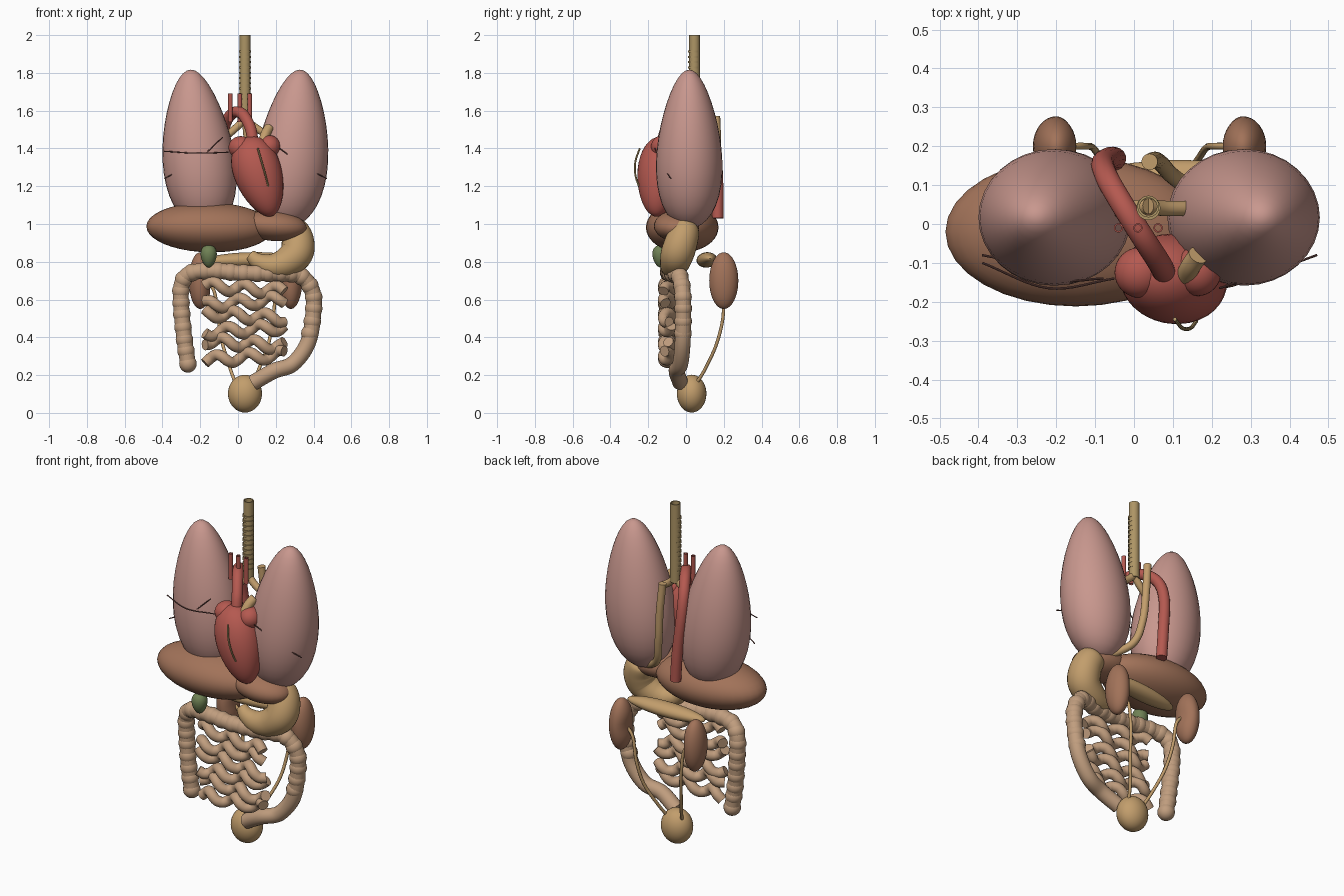
import bpy, bmesh, math
from mathutils import Vector, Euler

if "Cube" in bpy.data.objects:
    bpy.data.objects.remove(bpy.data.objects["Cube"])


def material(name, rgb):
    m = bpy.data.materials.new(name)
    m.diffuse_color = (*rgb, 1)
    m.use_nodes = True
    m.node_tree.nodes["Principled BSDF"].inputs["Base Color"].default_value = m.diffuse_color
    return m


LUNG = material("lung_pink", (0.58, 0.31, 0.27))
HEART = material("heart_red", (0.46, 0.10, 0.08))
LIVER = material("liver_brown", (0.36, 0.17, 0.10))
STOMACH = material("stomach_tan", (0.54, 0.34, 0.15))
AIRWAY = material("airway_tan", (0.42, 0.30, 0.13))
BOWEL = material("bowel_beige", (0.53, 0.34, 0.21))
GALL = material("gall_green", (0.16, 0.22, 0.09))
DARK = material("fissure_dark", (0.16, 0.07, 0.06))


def finish(name, bm, mat):
    bmesh.ops.recalc_face_normals(bm, faces=bm.faces)
    me = bpy.data.meshes.new(name)
    bm.to_mesh(me)
    bm.free()
    ob = bpy.data.objects.new(name, me)
    bpy.context.collection.objects.link(ob)
    me.materials.append(mat)
    bpy.context.view_layer.objects.active = ob
    ob.select_set(True)
    bpy.ops.object.shade_smooth_by_angle(angle=math.radians(40))
    ob.select_set(False)
    return ob


def ball(bm, loc, radii, rot=(0, 0, 0), shape=None, seg=32, rings=20):
    """Ellipsoid, with an optional reshaping of the unit sphere."""
    turn = Euler([math.radians(a) for a in rot]).to_matrix()
    made = bmesh.ops.create_uvsphere(bm, u_segments=seg, v_segments=rings, radius=1)
    for v in made["verts"]:
        p = shape(v.co.copy()) if shape else v.co
        v.co = turn @ Vector([p[i] * radii[i] for i in range(3)]) + Vector(loc)


def organ(name, loc, radii, mat, rot=(0, 0, 0), shape=None):
    bm = bmesh.new()
    ball(bm, loc, radii, rot, shape)
    return finish(name, bm, mat)


def spline(points, steps):
    """Catmull-Rom samples through points of any dimension (x, y, z, radius)."""
    P = [Vector(p) for p in points]
    P = [2 * P[0] - P[1]] + P + [2 * P[-1] - P[-2]]
    out = []
    for a, b, c, d in zip(P, P[1:], P[2:], P[3:]):
        for i in range(steps):
            t = i / steps
            out.append(0.5 * (2 * b + (c - a) * t + (2 * a - 5 * b + 4 * c - d) * t * t
                              + (3 * b - a - 3 * c + d) * t ** 3))
    return out + [P[-2]]


def sweep(bm, points, r=None, steps=8, seg=16):
    path = spline([(*p, r) if len(p) == 3 else p for p in points], steps)
    pos = [p.to_3d() for p in path]
    n = None
    rings = []
    for i, p in enumerate(pos):
        t = (pos[min(i + 1, len(pos) - 1)] - pos[max(i - 1, 0)]).normalized()
        n = t.orthogonal() if n is None else n - t * n.dot(t)
        n.normalize()
        b = t.cross(n)
        rings.append([bm.verts.new(p + path[i][3] * (n * math.cos(a) + b * math.sin(a)))
                      for a in (math.tau * k / seg for k in range(seg))])
    for A, B in zip(rings, rings[1:]):
        for k in range(seg):
            bm.faces.new((A[k], A[k - 1], B[k - 1], B[k]))
    bm.faces.new(rings[0])
    bm.faces.new(rings[-1])


def tube(name, points, r, mat, steps=8, seg=16):
    bm = bmesh.new()
    sweep(bm, points, r, steps, seg)
    return finish(name, bm, mat)


def pipe(name, x, y, z0, z1, r, wall, mat):
    """Vertical pipe, open at the ends."""
    bm = bmesh.new()
    prof = [(r, z0), (r, z1), (r - wall, z1), (r - wall, z0)]
    vs = [bm.verts.new((x + a, y, z)) for a, z in prof]
    es = [bm.edges.new((vs[i], vs[(i + 1) % 4])) for i in range(4)]
    bmesh.ops.spin(bm, geom=vs + es, cent=(x, y, 0), axis=(0, 0, 1),
                   angle=math.tau, steps=24, use_merge=True)
    bmesh.ops.remove_doubles(bm, verts=bm.verts, dist=1e-5)
    return finish(name, bm, mat)


# Lungs: egg shapes with outward leaning tips
for side, x, s in (("right", -0.212, -1), ("left", 0.290, 1)):
    organ(side + "_lung", (x, 0.017, 1.397), (0.188, 0.171, 0.42), LUNG,
          shape=lambda p: (p.x * (1 - 0.25 * p.z) + s * 0.2 * p.z,
                           p.y * (1 - 0.25 * p.z), p.z))
tube("horizontal_fissure", [(-0.39, -0.10, 1.385), (-0.22, -0.165, 1.375),
                            (-0.05, -0.14, 1.38)], 0.003, DARK, seg=8)
tube("right_oblique_fissure", [(-0.39, -0.08, 1.24), (-0.30, -0.10, 1.29),
                               (-0.20, -0.145, 1.35), (-0.08, -0.14, 1.46)], 0.003, DARK, seg=8)
tube("left_oblique_fissure", [(0.47, -0.08, 1.24), (0.36, -0.12, 1.30),
                              (0.22, -0.165, 1.40)], 0.003, DARK, seg=8)

# Windpipe with cartilage rings set towards the front, and two bronchi
pipe("trachea", 0.037, 0.045, 1.54, 2.0, 0.028, 0.006, AIRWAY)
for i in range(12):
    pipe(f"trachea_ring_{i + 1}", 0.037, 0.041, 1.60 + i * 0.028, 1.61 + i * 0.028,
         0.031, 0.007, AIRWAY)
tube("right_bronchus", [(0.037, 0.045, 1.56), (-0.01, 0.04, 1.51), (-0.08, 0.035, 1.45)],
     0.02, STOMACH)
tube("left_bronchus", [(0.037, 0.045, 1.56), (0.08, 0.04, 1.52), (0.14, 0.04, 1.48)],
     0.02, STOMACH)
tube("esophagus", [(0.04, 0.16, 1.57), (0.055, 0.165, 1.40), (0.07, 0.155, 1.22),
                   (0.11, 0.115, 1.08), (0.25, 0.02, 0.98)], 0.021, STOMACH)

# Heart with two atria and vessels
organ("heart", (0.112, -0.143, 1.25), (0.126, 0.115, 0.22), HEART, (-4, -18, 0),
      lambda p: (p.x * (1 + 0.2 * p.z), p.y * (1 + 0.12 * p.z), p.z))
organ("right_atrium", (0.015, -0.125, 1.405), (0.065, 0.065, 0.06), HEART)
organ("left_atrium", (0.165, -0.12, 1.41), (0.06, 0.065, 0.06), HEART)
tube("pulmonary_trunk", [(0.13, -0.14, 1.42), (0.145, -0.11, 1.475), (0.165, -0.08, 1.51)],
     0.026, STOMACH)
tube("coronary_vessel", [(0.105, -0.245, 1.40), (0.125, -0.268, 1.33), (0.145, -0.268, 1.26),
                         (0.16, -0.25, 1.20)], 0.005, AIRWAY, seg=8)
tube("aorta", [(0.08, -0.13, 1.42), (0.065, -0.10, 1.51), (0.02, -0.03, 1.585),
               (-0.03, 0.05, 1.585), (-0.07, 0.12, 1.52), (-0.08, 0.155, 1.40),
               (-0.062, 0.168, 1.2), (-0.05, 0.168, 1.03)], 0.03, HEART)
for i, x in enumerate((-0.04, 0.01, 0.062)):
    pipe(f"arch_branch_{i + 1}", x, -0.01, 1.54, 1.69, 0.012, 0.004, HEART)

# Liver, gallbladder, pancreas
organ("liver_right_lobe", (-0.15, -0.02, 0.982), (0.335, 0.192, 0.132), LIVER, (0, 1, 0))
organ("liver_left_lobe", (0.19, -0.05, 0.99), (0.175, 0.12, 0.08), LIVER, (0, 5, 0))
organ("gallbladder", (-0.155, -0.135, 0.83), (0.042, 0.042, 0.06), GALL,
      shape=lambda p: (p.x * (1 + 0.2 * p.z), p.y * (1 + 0.2 * p.z), p.z))
organ("pancreas", (0.05, 0.11, 0.81), (0.24, 0.052, 0.04), STOMACH, (0, -2, 4))

# Stomach: J shaped sweep with changing thickness
tube("stomach", [(0.27, 0.01, 1.01, 0.03), (0.285, 0.0, 0.985, 0.07),
                 (0.315, -0.02, 0.92, 0.085), (0.31, -0.045, 0.845, 0.088),
                 (0.25, -0.06, 0.795, 0.078), (0.18, -0.07, 0.78, 0.064),
                 (0.11, -0.07, 0.80, 0.046), (0.065, -0.06, 0.835, 0.03)],
     None, STOMACH, seg=28)

# Kidneys with ureters running down to the bladder
for side, x, s in (("right", -0.2, 1), ("left", 0.28, -1)):
    organ(side + "_kidney", (x, 0.2, 0.7), (0.06, 0.077, 0.15), LIVER,
          shape=lambda p: (p.x - s * 0.2 * max(0, s * p.x) * math.exp(-8 * p.z ** 2),
                           p.y, p.z))
    tube(side + "_ureter", [(x + s * 0.03, 0.2, 0.70), (x + s * 0.075, 0.2, 0.64),
                            (x + s * 0.095, 0.195, 0.50), (x + s * 0.12, 0.16, 0.36),
                            (0.035 - s * 0.075, 0.10, 0.23), (0.035 - s * 0.045, 0.05, 0.15)],
         0.009, STOMACH, seg=10)
organ("bladder", (0.037, 0.03, 0.102), (0.09, 0.078, 0.1), STOMACH)

# Large intestine: sweep plus evenly spaced pouches
colon = [(-0.265, -0.05, 0.26), (-0.285, -0.05, 0.40), (-0.30, -0.045, 0.56),
         (-0.298, -0.05, 0.68), (-0.25, -0.07, 0.74), (-0.13, -0.09, 0.752),
         (0.03, -0.09, 0.74), (0.20, -0.075, 0.738), (0.33, -0.035, 0.725),
         (0.395, -0.018, 0.64), (0.398, -0.015, 0.52), (0.37, -0.018, 0.37),
         (0.29, -0.03, 0.26), (0.19, -0.05, 0.222), (0.08, -0.03, 0.16)]
tube("large_intestine", colon, 0.042, BOWEL, seg=20)
bm = bmesh.new()
last = None
for p in spline(colon[:12], 12):
    if last is None or (p - last).length > 0.058:
        ball(bm, p, (0.047,) * 3, seg=18, rings=12)
        last = p
finish("colon_pouches", bm, BOWEL)

# Small intestine: stacked wavy rows with alternating slope
for i in range(6):
    z = 0.66 - i * 0.073
    pts = []
    for k in range(15):
        t = k / 14
        a = math.tau * 2.5 * t + i * 1.1
        pts.append((-0.175 + 0.42 * t, -0.10 + 0.02 * math.cos(a),
                    z + 0.024 * math.sin(a) + (0.5 - t) * 0.03 * (-1) ** i))
    tube(f"small_intestine_{i + 1}", pts, 0.029, BOWEL, steps=4, seg=14)
